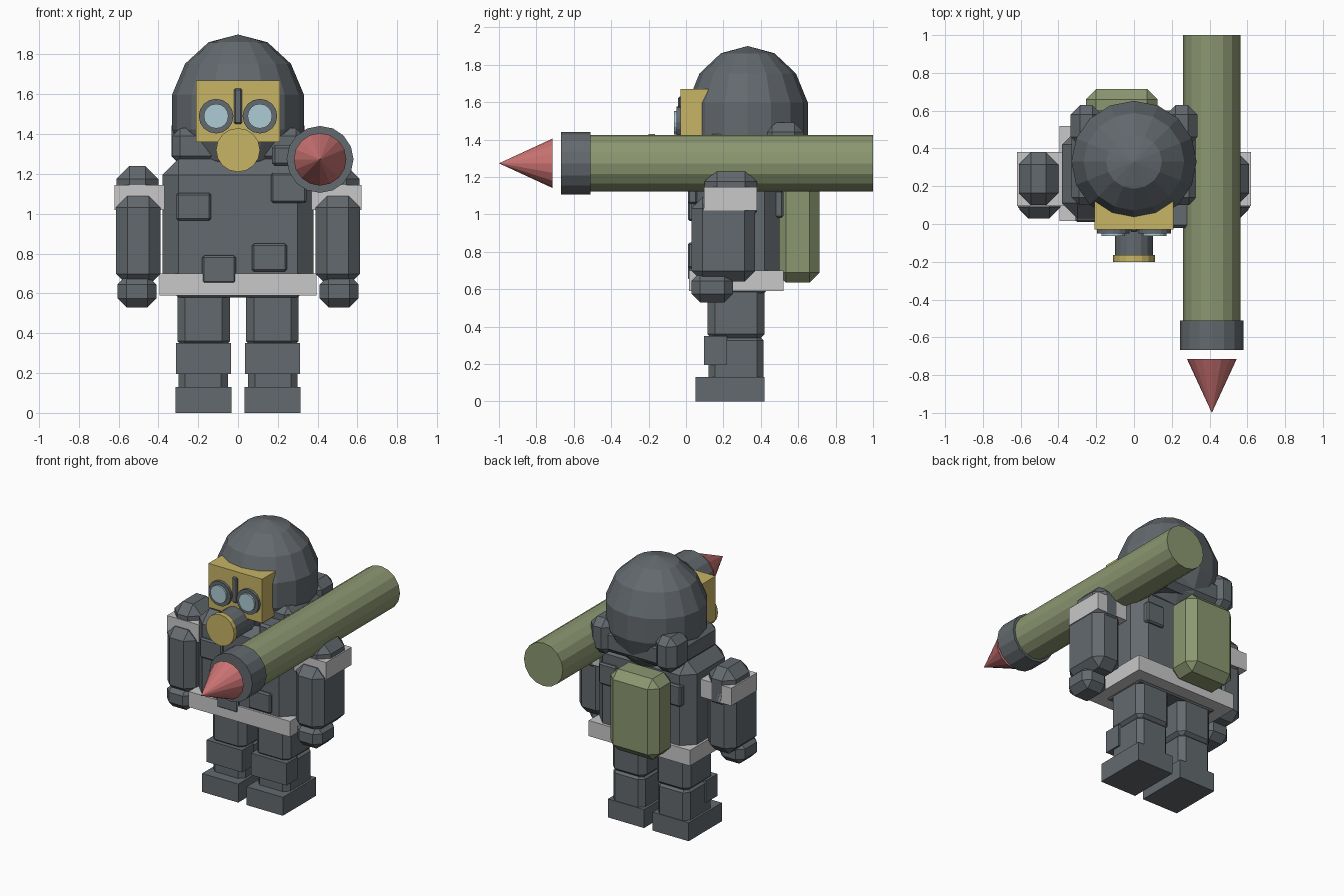
import bpy, bmesh, math
from mathutils import Matrix, Vector

if "Cube" in bpy.data.objects:
    bpy.data.objects.remove(bpy.data.objects["Cube"])


def mat(name, r, g, b):
    m = bpy.data.materials.new(name)
    m.diffuse_color = (r, g, b, 1)
    m.use_nodes = True
    m.node_tree.nodes["Principled BSDF"].inputs["Base Color"].default_value = m.diffuse_color
    return m


GREY = mat("suit grey", 0.125, 0.142, 0.156)
LIGHT = mat("light grey", 0.58, 0.58, 0.58)
YELLOW = mat("mask yellow", 0.57, 0.46, 0.13)
GREEN = mat("olive green", 0.26, 0.31, 0.165)
RED = mat("warhead red", 0.60, 0.17, 0.17)
GLASS = mat("lens blue", 0.42, 0.60, 0.66)


def finish(name, bm, m):
    bmesh.ops.recalc_face_normals(bm, faces=bm.faces)
    me = bpy.data.meshes.new(name)
    bm.to_mesh(me)
    bm.free()
    me.materials.append(m)
    ob = bpy.data.objects.new(name, me)
    bpy.context.collection.objects.link(ob)
    return ob


def box(name, x, y, z, m=GREY, bevel=0.0):
    """Box from (min, max) ranges with optional single-step chamfer."""
    bm = bmesh.new()
    bmesh.ops.create_cube(bm, size=1)
    for v in bm.verts:
        v.co = Vector([(r[0] + r[1]) / 2 + c * (r[1] - r[0]) for c, r in zip(v.co, (x, y, z))])
    if bevel:
        bmesh.ops.bevel(bm, geom=bm.edges[:], offset=bevel, segments=1, affect='EDGES')
    return finish(name, bm, m)


def pair(name, x, y, z, m=GREY, bevel=0.0):
    """Mirrored left and right boxes."""
    box(name + "_right", x, y, z, m, bevel)
    box(name + "_left", (-x[1], -x[0]), y, z, m, bevel)


def tube(name, x, z, y0, y1, r0, r1, m, sides=16):
    """Cylinder or cone along y, r0 at y0 and r1 at y1."""
    bm = bmesh.new()
    bmesh.ops.create_cone(bm, cap_ends=True, segments=sides, radius1=r1, radius2=r0, depth=y1 - y0)
    bm.transform(Matrix.Translation((x, (y0 + y1) / 2, z)) @ Matrix.Rotation(math.pi / 2, 4, 'X'))
    return finish(name, bm, m)


# Head
bm = bmesh.new()
bmesh.ops.create_uvsphere(bm, u_segments=16, v_segments=7, radius=1)
bm.transform(Matrix.Translation((0, 0.33, 1.51)) @ Matrix.Diagonal((0.34, 0.33, 0.39, 1)))
finish("head", bm, GREY)

# Mask, lenses and breathing filter
box("mask", (-0.21, 0.21), (-0.03, 0.16), (1.36, 1.67), YELLOW)
box("mask_ridge", (-0.02, 0.02), (-0.042, 0), (1.45, 1.63), GREY, 0.008)
for side, sx in (("left", -0.11), ("right", 0.11)):
    tube("lens_rim_" + side, sx, 1.49, -0.05, 0, 0.087, 0.087, GREY)
    tube("lens_" + side, sx, 1.49, -0.063, -0.02, 0.062, 0.062, GLASS)
tube("filter_body", 0, 1.32, -0.165, 0.05, 0.1, 0.1, GREY)
tube("filter_cap", 0, 1.32, -0.2, -0.165, 0.11, 0.11, YELLOW)

# Torso, collar and belt
box("torso", (-0.38, 0.38), (0.03, 0.5), (0.58, 1.275), GREY, 0.08)
box("collar", (-0.33, 0.33), (0.1, 0.6), (1.25, 1.43), GREY, 0.04)
pair("collar_pouch", (0.17, 0.335), (0.41, 0.63), (1.24, 1.49), GREY, 0.05)
box("shoulder_pouch", (0.17, 0.31), (-0.02, 0.2), (1.24, 1.345), GREY, 0.015)
box("belt", (-0.395, 0.395), (0.015, 0.52), (0.59, 0.70), LIGHT)

# Pockets on chest and back
for i, (x0, x1, z0, z1) in enumerate([(-0.31, -0.135, 0.965, 1.105), (0.165, 0.345, 1.055, 1.205),
                                      (0.07, 0.245, 0.71, 0.85), (-0.18, -0.01, 0.65, 0.79)]):
    box(f"chest_pocket_{i}", (x0, x1), (0.01, 0.06), (z0, z1), GREY, 0.01)
pair("back_pocket", (0.18, 0.32), (0.47, 0.52), (0.98, 1.13), GREY, 0.01)

# Backpack
box("backpack", (-0.255, 0.125), (0.48, 0.715), (0.635, 1.205), GREEN, 0.055)

# Arms
pair("shoulder", (0.4, 0.61), (0.1, 0.38), (0.95, 1.24), GREY, 0.065)
pair("armband", (0.37, 0.62), (0.095, 0.38), (1.02, 1.145), LIGHT)
pair("forearm", (0.39, 0.613), (0.03, 0.37), (0.64, 1.09), GREY, 0.058)
pair("hand", (0.41, 0.605), (0.03, 0.25), (0.53, 0.69), GREY, 0.045)

# Legs
pair("thigh", (0.04, 0.305), (0.115, 0.42), (0.32, 0.63), GREY, 0.04)
pair("shin", (0.05, 0.3), (0.12, 0.415), (0.08, 0.36), GREY, 0.035)
pair("knee_pad", (0.035, 0.312), (0.095, 0.22), (0.195, 0.35))
pair("boot", (0.033, 0.315), (0.05, 0.42), (0, 0.13))

# Shoulder launcher
tube("launcher_tube", 0.412, 1.273, -0.52, 1.0, 0.152, 0.152, GREEN)
tube("launcher_muzzle", 0.412, 1.273, -0.668, -0.51, 0.168, 0.168, GREY)
tube("warhead", 0.412, 1.273, -1.0, -0.714, 0, 0.132, RED)
